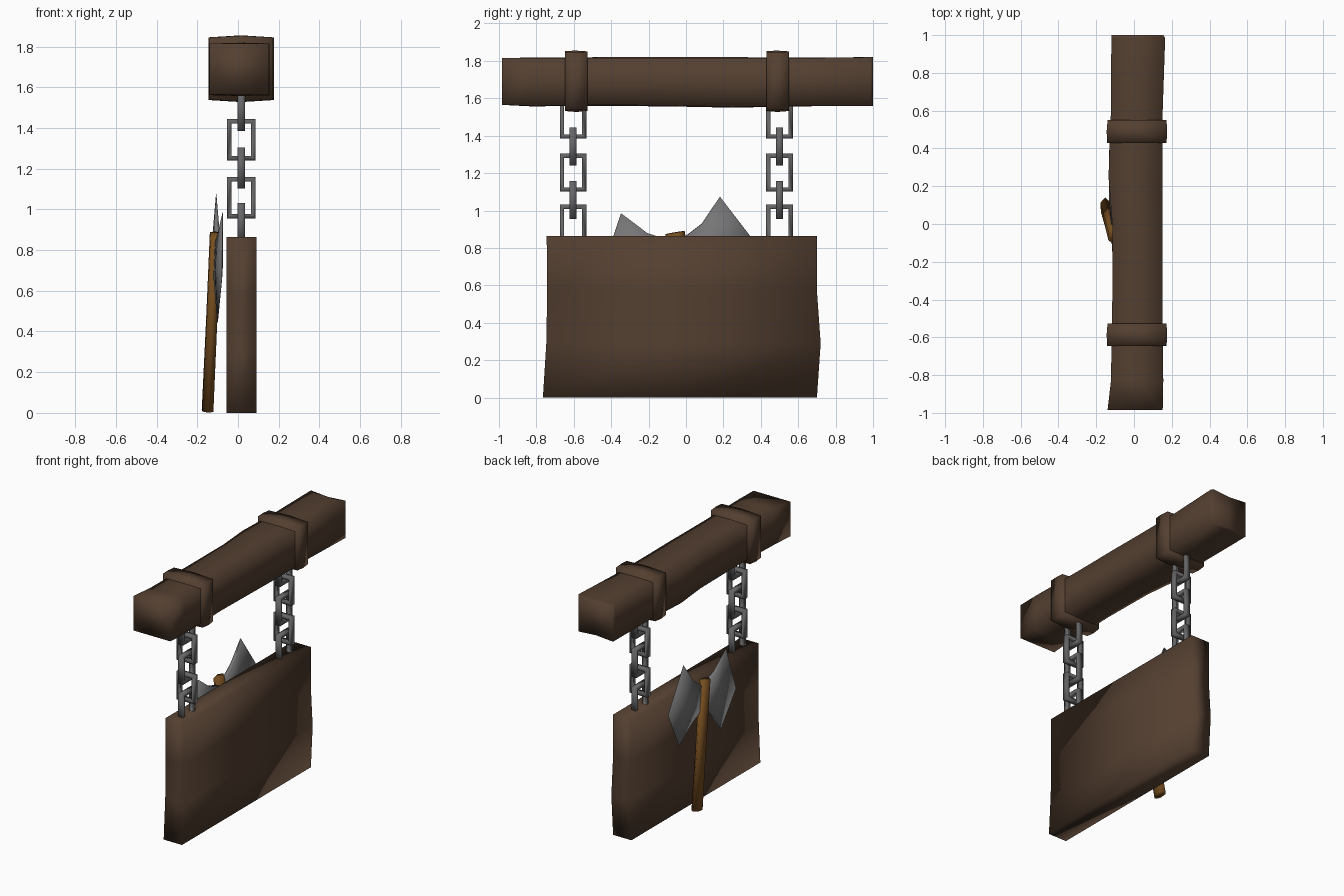
import bpy, bmesh, math
from mathutils import Vector

if "Cube" in bpy.data.objects:
    bpy.data.objects.remove(bpy.data.objects["Cube"])


def material(name, rgb):
    m = bpy.data.materials.new(name)
    m.diffuse_color = (*rgb, 1)
    m.use_nodes = True
    m.node_tree.nodes["Principled BSDF"].inputs["Base Color"].default_value = m.diffuse_color
    return m


WOOD = material("dark wood", (0.088, 0.050, 0.030))
HANDLE = material("orange wood", (0.18, 0.075, 0.014))
CHAIN = material("chain iron", (0.13, 0.13, 0.135))
STEEL = material("blade steel", (0.18, 0.18, 0.185))


def loft(name, rings, mat, closed=False, smooth=True):
    """Skin equal-length point rings; cap the ends unless closed."""
    bm = bmesh.new()
    vs = [[bm.verts.new(p) for p in r] for r in rings]
    n = len(vs[0])
    pairs = list(zip(vs, vs[1:])) + ([(vs[-1], vs[0])] if closed else [])
    for a, b in pairs:
        for i in range(n):
            j = (i + 1) % n
            bm.faces.new((a[i], a[j], b[j], b[i]))
    if not closed:
        bm.faces.new(vs[0])
        bm.faces.new(vs[-1])
    bmesh.ops.recalc_face_normals(bm, faces=bm.faces)
    return finish(name, bm, mat, smooth)


def finish(name, bm, mat, smooth):
    me = bpy.data.meshes.new(name)
    bm.to_mesh(me)
    bm.free()
    me.materials.append(mat)
    for p in me.polygons:
        p.use_smooth = smooth
    ob = bpy.data.objects.new(name, me)
    bpy.context.collection.objects.link(ob)
    return ob


def timber_ring(y, x0, x1, z0, z1, bow):
    """Rectangular section across y with slightly bowed top and bottom."""
    xm, zm = (x0 + x1) / 2, (z0 + z1) / 2
    return [(x0, y, z0), (xm, y, z0 - bow), (x1, y, z0), (x1, y, zm),
            (x1, y, z1), (xm, y, z1 + bow), (x0, y, z1), (x0, y, zm)]


# rough-hewn top beam
beam = [(-0.985, -0.14, 0.152, 1.565, 1.815, 0.0),
        (-0.83, -0.122, 0.155, 1.56, 1.815, 0.003),
        (-0.40, -0.115, 0.15, 1.565, 1.815, 0.005),
        (0.0, -0.115, 0.152, 1.56, 1.815, 0.005),
        (0.25, -0.135, 0.15, 1.555, 1.815, 0.005),
        (0.60, -0.122, 0.152, 1.56, 1.815, 0.003),
        (0.985, -0.12, 0.165, 1.56, 1.82, -0.005),
        (1.0, -0.12, 0.155, 1.56, 1.82, -0.01)]
loft("top_beam", [timber_ring(*s) for s in beam], WOOD)

# collars around the beam
for side, y in (("front", -0.587), ("back", 0.49)):
    loft(side + "_collar",
         [timber_ring(y - 0.06, -0.142, 0.172, 1.54, 1.845, 0.008),
          timber_ring(y, -0.145, 0.176, 1.537, 1.845, 0.01),
          timber_ring(y + 0.06, -0.14, 0.172, 1.54, 1.843, 0.008)], WOOD)

# hanging board, edges slightly uneven
board = [(0.0, -0.765, 0.70), (0.29, -0.747, 0.72),
         (0.57, -0.742, 0.70), (0.865, -0.745, 0.70)]
loft("hanging_board",
     [[(-0.056, a, z), (0.09, a, z), (0.09, (a + b) / 2, z), (0.09, b, z),
       (-0.056, b, z), (-0.056, (a + b) / 2, z)] for z, a, b in board], WOOD)


def chain_link(name, centre, along_y):
    """Rectangular frame link swept around four corners."""
    w, h, bar, d = 0.071, 0.101, 0.022, 0.019
    rings = []
    for su, sv in ((-1, -1), (1, -1), (1, 1), (-1, 1)):
        ring = []
        for inset, off in ((0, -d), (0, d), (bar, d), (bar, -d)):
            u, v = su * (w - inset), sv * (h - inset)
            p = Vector((off, u, v)) if along_y else Vector((u, off, v))
            ring.append(Vector(centre) + p)
        rings.append(ring)
    loft(name, rings, CHAIN, closed=True)


# two chains of alternating links
for side, y in (("front", -0.604), ("back", 0.5)):
    for i, z in enumerate((1.485, 1.342, 1.203, 1.057, 0.93)):
        chain_link(f"{side}_chain_link_{i + 1}", (0.016, y, z), i % 2 == 0)

# axe frame: s runs up the handle, t across the blades
FOOT = Vector((-0.15, 0.09, 0.0))
UP = Vector((0.045, -0.166, 0.986))
ACROSS = Vector((-0.06, 0.986, 0.166))
OUT = Vector((1, 0.05, -0.04))


def axe(s, t, n):
    return FOOT + UP * s + ACROSS * t + OUT * n


# six-sided axe handle
loft("axe_handle",
     [[axe(s, r * math.cos(k * math.pi / 3), 0.6 * r * math.sin(k * math.pi / 3))
       for k in range(6)] for s, r in ((0.01, 0.052), (0.45, 0.05), (0.895, 0.052))],
     HANDLE)

# two mirrored blades: thick at the handle, thin at the cutting edge
outline = [(0.69, 0.03, 0.016), (0.615, 0.145, 0.012), (0.495, 0.262, 0.001),
           (0.74, 0.43, 0.001), (1.045, 0.268, 0.001), (0.918, 0.148, 0.012),
           (0.855, 0.03, 0.016)]
for side, sign in (("back", 1), ("front", -1)):
    bm = bmesh.new()
    layers = [[bm.verts.new(axe(s, t * sign, 0.012 + k * th)) for s, t, th in outline]
              for k in (-1, 1)]
    hubs = [bm.verts.new(axe(0.77, 0.19 * sign, 0.012 + k * 0.018)) for k in (-1, 1)]
    n = len(outline)
    for i in range(n):
        j = (i + 1) % n
        bm.faces.new((layers[0][i], layers[0][j], layers[1][j], layers[1][i]))
        for layer, hub in zip(layers, hubs):
            bm.faces.new((layer[i], layer[j], hub))
    bmesh.ops.recalc_face_normals(bm, faces=bm.faces)
    finish(side + "_axe_blade", bm, STEEL, True)
